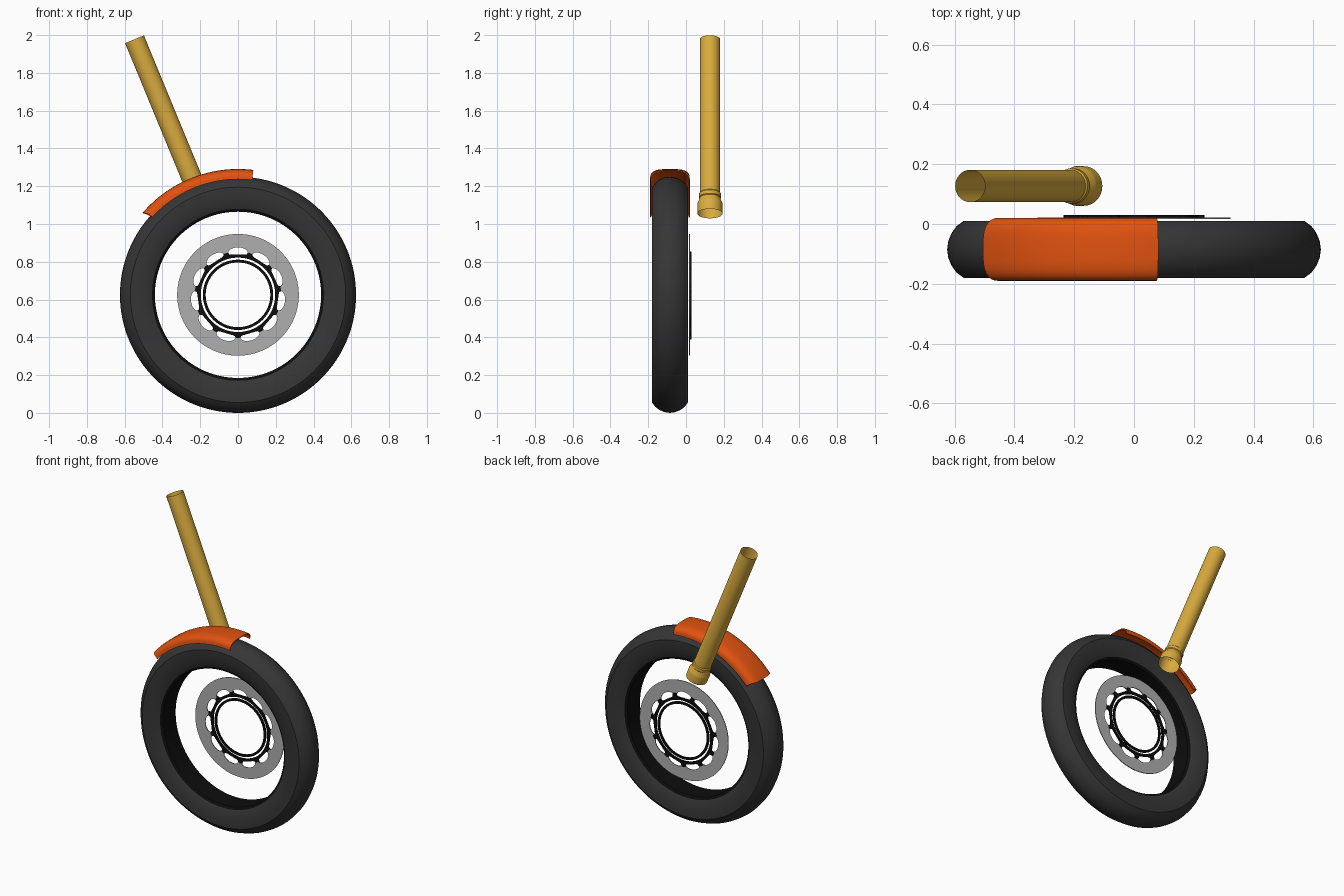
import bpy, bmesh, math
from mathutils import Matrix, Vector

if "Cube" in bpy.data.objects:
    bpy.data.objects.remove(bpy.data.objects["Cube"])

TAU = 2 * math.pi
HUB = Vector((0, -0.085, 0.625))


def material(name, rgb):
    m = bpy.data.materials.new(name)
    m.diffuse_color = (*rgb, 1)
    m.use_nodes = True
    m.node_tree.nodes["Principled BSDF"].inputs["Base Color"].default_value = m.diffuse_color
    return m


rubber = material("dark grey rubber", (0.036, 0.036, 0.036))
black = material("black", (0.004, 0.004, 0.004))
steel = material("brushed grey", (0.43, 0.43, 0.43))
gold = material("gold", (0.70, 0.41, 0.05))
orange = material("orange", (0.75, 0.085, 0.005))


def build(name, rows, mats, wrap_rows, wrap_cols, matrix=Matrix(), rule=None, angle=35):
    """Skin a grid of points; rule(column) picks the material index."""
    bm = bmesh.new()
    grid = [[bm.verts.new(matrix @ Vector(p)) for p in row] for row in rows]
    nr, nc = len(rows), len(rows[0])
    for i in range(nr if wrap_rows else nr - 1):
        for j in range(nc if wrap_cols else nc - 1):
            a, b = grid[i], grid[(i + 1) % nr]
            k = (j + 1) % nc
            f = bm.faces.new((a[j], a[k], b[k], b[j]))
            f.smooth = True
            f.material_index = rule(j) if rule else 0
    if not wrap_rows and wrap_cols and rule is None:
        bm.faces.new(grid[0])
        bm.faces.new(grid[-1])
    bmesh.ops.recalc_face_normals(bm, faces=bm.faces)
    me = bpy.data.meshes.new(name)
    bm.to_mesh(me)
    bm.free()
    me.set_sharp_from_angle(angle=math.radians(angle))
    for m in mats:
        me.materials.append(m)
    ob = bpy.data.objects.new(name, me)
    bpy.context.collection.objects.link(ob)
    return ob


def polar(r, y, t):
    """Point around the wheel axle, t measured from the top."""
    return (r * math.sin(t), y, HUB.z + r * math.cos(t))


# Tyre: closed profile of (radius, offset from the middle), black inner band
half = [(0.625, 0), (0.621, 0.028), (0.610, 0.055), (0.593, 0.078), (0.570, 0.095),
        (0.530, 0.094), (0.490, 0.087), (0.455, 0.075), (0.440, 0.066)]
profile = half + [(r, -o) for r, o in reversed(half[1:])]
rows = [[polar(r, HUB.y + o, TAU * i / 128) for r, o in profile] for i in range(128)]
build("tyre", rows, [rubber, black], True, True, rule=lambda j: int(7 <= j <= 9))


# Brake parts: flat rings whose edges follow a radius function
HOLES = 11
STEP = 24


def ring(name, inner, outer, y0, y1, mat):
    n = HOLES * STEP
    rows = []
    for i in range(n):
        t, u = TAU * i / n, (i % STEP) / STEP
        d = min(u, 1 - u)          # 0 = hole centre, 0.5 = tab centre
        a, b = inner(d), outer(d)
        rows.append([polar(a, y0, t), polar(b, y0, t), polar(b, y1, t), polar(a, y1, t)])
    build(name, rows, [mat], True, True)


def bow(d):
    return math.sqrt(max(0, 1 - (d / 0.39) ** 2))


ring("brake_disc", lambda d: 0.229 + 0.022 * bow(d), lambda d: 0.322, 0.016, 0.021, steel)
ring("disc_carrier", lambda d: 0.197,
     lambda d: 0.237 if d > 0.4 else 0.222 - 0.009 * bow(d), 0.0215, 0.030, black)
ring("hub_ring", lambda d: 0.171, lambda d: 0.186, 0.0215, 0.030, black)

# Mudguard: arched section swept along the top of the tyre
arch = []
for i in range(21):
    a = math.pi * i / 20
    c, s = math.cos(a), math.sin(a)
    arch.append((0.612 + 0.054 * s ** 0.7, math.copysign(abs(c) ** 0.6, c) * 0.105))
section = arch + [(r - 0.006 * min(1, 4 * math.sin(math.pi * i / 20)), o * 0.95)
                  for i, (r, o) in reversed(list(enumerate(arch)))]
rows = []
for i in range(33):
    f = i / 32
    rows.append([polar(r, HUB.y + o,
                       math.radians((-49.3 + 1.5 * (o / 0.105) ** 4) * (1 - f) + 7 * f))
                 for r, o in section])
build("mudguard", rows, [orange], False, True, rule=lambda j: 0)
# end rims of the mudguard shell
n = len(arch)
bm = bmesh.new()
me = bpy.data.objects["mudguard"].data
bm.from_mesh(me)
bm.verts.ensure_lookup_table()
for base in (0, 32 * 2 * n):
    for i in range(n - 1):
        bm.faces.new([bm.verts[base + k] for k in (i, i + 1, 2 * n - 2 - i, 2 * n - 1 - i)])
bmesh.ops.recalc_face_normals(bm, faces=bm.faces)
bm.to_mesh(me)
bm.free()

# Fork leg: open tube with a stepped collar at the bottom, leaning back
bottom, top = Vector((-0.167, 0.127, 1.055)), Vector((-0.548, 0.127, 1.978))
axis = top - bottom
L = axis.length
tube = [(0.066, 0), (0.067, 0.05), (0.065, 0.062), (0.057, 0.078), (0.055, 0.088),
        (0.059, 0.092), (0.059, 0.112), (0.054, 0.118), (0.054, L)]
lean = Matrix.Translation(bottom) @ Matrix.Rotation(math.atan2(axis.x, axis.z), 4, 'Y')
rows = [[(r * math.cos(TAU * i / 48), r * math.sin(TAU * i / 48), h) for r, h in tube]
        for i in range(48)]
build("fork_leg", rows, [gold], True, False, lean)
